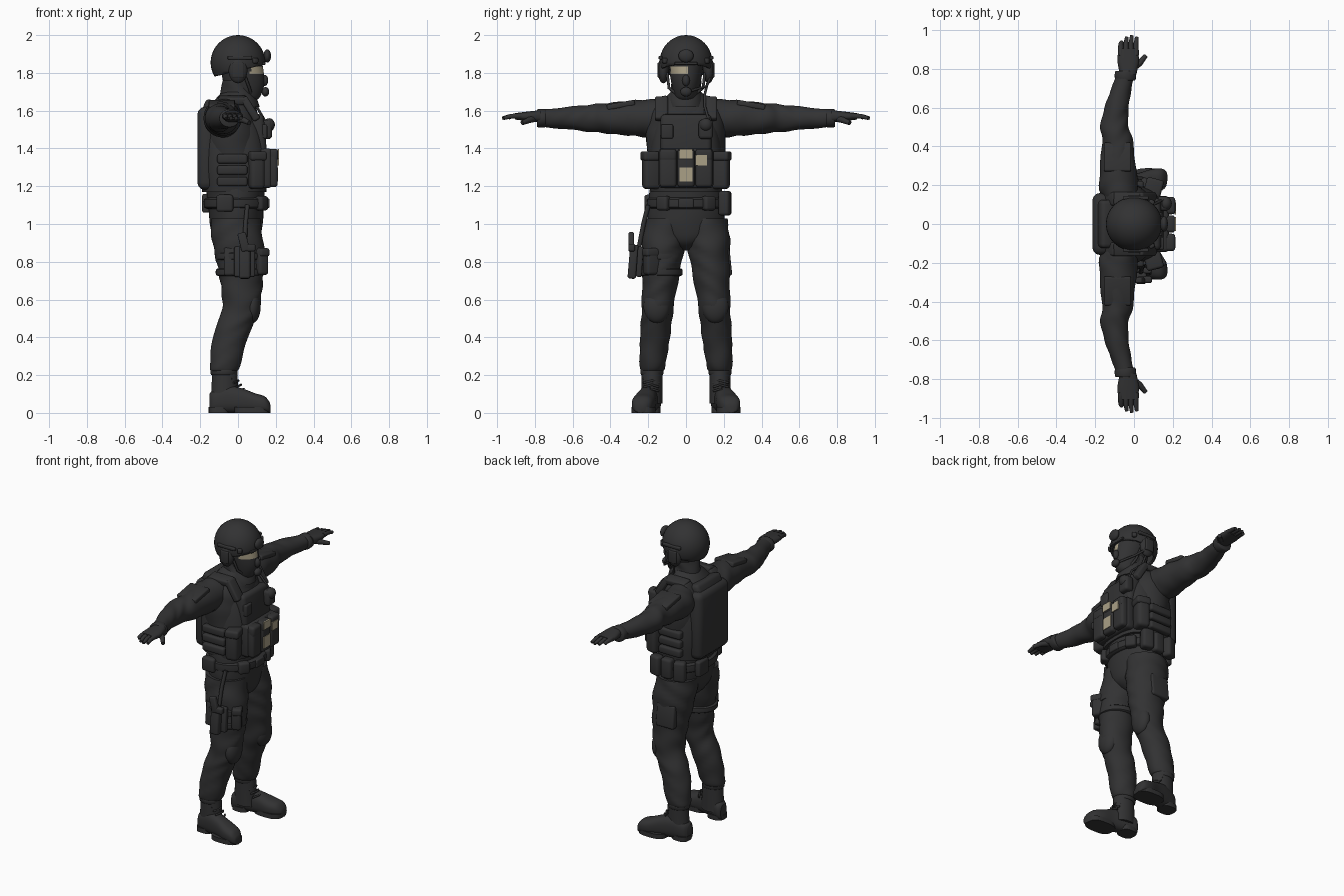
import bpy, bmesh
from math import sin, cos, pi, radians, copysign
from mathutils import Vector, Euler

if "Cube" in bpy.data.objects:
    bpy.data.objects.remove(bpy.data.objects["Cube"])


def material(name, rgb):
    m = bpy.data.materials.new(name)
    m.use_nodes = True
    m.diffuse_color = (*rgb, 1)
    m.node_tree.nodes["Principled BSDF"].inputs["Base Color"].default_value = (*rgb, 1)
    return m


DARK = material("charcoal cloth", (.032, .032, .033))
TAN = material("tan patch", (.4, .35, .24))
ARM_HEIGHT, BELT_HEIGHT = 1.56, 1.11


def finish(name, bm, materials=(DARK,)):
    bmesh.ops.recalc_face_normals(bm, faces=bm.faces)
    mesh = bpy.data.meshes.new(name)
    bm.to_mesh(mesh)
    bm.free()
    for m in materials:
        mesh.materials.append(m)
    ob = bpy.data.objects.new(name, mesh)
    bpy.context.collection.objects.link(ob)
    bpy.ops.object.select_all(action="DESELECT")
    ob.select_set(True)
    bpy.context.view_layer.objects.active = ob
    bpy.ops.object.shade_smooth_by_angle(angle=radians(40))
    return ob


def spline(a, b, c, d, t):
    return [q + (r - p) * t / 2 + (p - 2.5 * q + 2 * r - s / 2) * t * t
            + (3 * (q - r) + s - p) * t ** 3 / 2 for p, q, r, s in zip(a, b, c, d)]


def loft(name, axis, rings, side=1, power=2, fold=0, steps=6, segments=40, tan_rule=None):
    """Smooth skin through rings of (position, two centres, two radii) along an axis."""
    last = len(rings) - 1
    dense = []
    for i in range(last):
        quad = [rings[min(max(i + k, 0), last)] for k in (-1, 0, 1, 2)]
        dense += [spline(*quad, step / steps) for step in range(steps)]
    dense.append(rings[last])
    bm = bmesh.new()
    loops = []
    for place, centre_u, centre_v, radius_u, radius_v in dense:
        loop = []
        for k in range(segments):
            a = 2 * pi * k / segments
            cu, cv = (copysign(abs(f(a)) ** (2 / power), f(a)) for f in (cos, sin))
            crease = 1 + fold * sin(50 * place + 2 * sin(2 * a + 9 * place) + a)
            co = [centre_u + radius_u * crease * cu, centre_v + radius_v * crease * cv]
            co.insert(axis, place)
            co[1] *= side
            loop.append(bm.verts.new(co))
        loops.append(loop)
    for low, high in zip(loops, loops[1:]):
        for k in range(segments):
            bm.faces.new((low[k], low[k - 1], high[k - 1], high[k]))
    bm.faces.new(loops[0])
    bm.faces.new(loops[-1])
    for f in bm.faces:
        f.material_index = int(bool(tan_rule and tan_rule(f.calc_center_median())))
    return finish(name, bm, (DARK, TAN) if tan_rule else (DARK,))


def band(name, axis, place, half, centre, radii, side=1):
    """Strap that wraps a limb, with rounded rims."""
    rings = [(place + half * k, *centre, *(r * (1 if abs(k) < 1 else .9) for r in radii))
             for k in (-1, -.7, .7, 1)]
    return loft(name, axis, rings, side, steps=2)


def box(name, at, size, roll=0, pitch=0, yaw=0, side=1, mat=DARK, rounding=.28):
    """Rounded block, turned in degrees, optionally on the mirrored side."""
    bm = bmesh.new()
    bmesh.ops.create_cube(bm, size=1)
    bmesh.ops.scale(bm, vec=size, verts=bm.verts)
    if rounding:
        bmesh.ops.bevel(bm, geom=bm.edges[:], offset=rounding * min(size), segments=3,
                        profile=.5, affect="EDGES")
    turn = Euler([radians(d) for d in (roll, pitch, yaw)]).to_matrix()
    for v in bm.verts:
        v.co = turn @ v.co + Vector(at)
        v.co.y *= side
    return finish(name, bm, (mat,))


def ellipsoid(at, radii, side=1):
    bm = bmesh.new()
    bmesh.ops.create_uvsphere(bm, u_segments=32, v_segments=20, radius=1)
    for v in bm.verts:
        v.co = Vector([c + r * unit for c, r, unit in zip(at, radii, v.co)])
        v.co.y *= side
    return bm


def ball(name, at, radii, side=1):
    return finish(name, ellipsoid(at, radii, side))


def tube(name, points, radius, side=1, tip=1):
    """Round cord or finger along a path, narrowing to its tip."""
    curve = bpy.data.curves.new(name, "CURVE")
    curve.dimensions = "3D"
    curve.bevel_depth, curve.bevel_resolution, curve.use_fill_caps = radius, 3, True
    path = curve.splines.new("POLY")
    path.points.add(len(points) - 1)
    for i, (point, (x, y, z)) in enumerate(zip(path.points, points)):
        point.co = (x, y * side, z, 1)
        point.radius = 1 + (tip - 1) * i / (len(points) - 1)
    curve.materials.append(DARK)
    bpy.context.collection.objects.link(bpy.data.objects.new(name, curve))


def trunk(name, rings, **style):
    """Upright part on the middle plane, from rings of (height, x, depth, half width)."""
    return loft(name, 2, [(z, x, 0, depth, width) for z, x, depth, width in rings], **style)


# Trunk and neck
trunk("trouser_seat", [(.86, 0, .05, .03), (.91, 0, .11, .12), (1, -.01, .14, .2),
                       (1.2, -.01, .15, .19)], fold=.01)
trunk("shirt", [(1.1, -.01, .15, .18), (1.3, -.02, .16, .2), (1.5, -.04, .16, .21),
                (1.6, -.03, .13, .18), (1.66, -.02, .1, .12), (1.7, 0, .08, .08)], fold=.01)
trunk("neck_scarf", [(1.62, 0, .11, .11), (1.7, 0, .09, .08), (1.76, 0, .08, .08)], fold=.04)

# Head with the uncovered eye strip
trunk("masked_head", [(1.65, .05, .04, .04), (1.68, .04, .08, .06), (1.76, .03, .11, .08),
                      (1.9, .01, .11, .1)], segments=56, steps=12,
      tan_rule=lambda c: c.x > 0 and -.08 < c.y < .01 and 1.8 < c.z < 1.835)
ball("nose", at=(.14, 0, 1.76), radii=(.02, .02, .03))

# Helmet shell, cut along a line that rises to the front
dome = ellipsoid(at=(0, 0, 1.855), radii=(.145, .14, .145))
bmesh.ops.bisect_plane(dome, geom=dome.verts[:] + dome.edges[:] + dome.faces[:],
                       plane_co=(0, 0, 1.81), plane_no=(-.24, 0, 1), clear_inner=True)
shell = finish("helmet", dome).modifiers.new("thickness", "SOLIDIFY")
shell.thickness = .015
ball("helmet_lamp", at=(.155, 0, 1.89), radii=(.02, .04, .035))
box("brim_band", at=(.135, 0, 1.85), size=(.02, .12, .015))
for side in (1, -1):
    ball("ear_cup", at=(0, .12, 1.815), radii=(.05, .03, .07), side=side)
    box("ear_cup_cover", at=(0, .14, 1.815), size=(.06, .02, .08), side=side)
    box("helmet_rail", at=(.01, .135, 1.88), size=(.13, .02, .02), side=side)
    box("rail_clip", at=(.09, .11, 1.865), size=(.03, .03, .03), yaw=-35, side=side)
    tube("chin_strap", [(.03, .1, 1.8), (.06, .09, 1.72), (.08, 0, 1.65)], .008, side)
ball("microphone", at=(.145, 0, 1.7), radii=(.02, .03, .025))
tube("microphone_boom", [(.02, .13, 1.78), (.08, .11, 1.73), (.14, .01, 1.7)], .007)

# Armoured vest
trunk("vest", [(1.17, -.02, .17, .19), (1.3, -.02, .18, .2), (1.47, -.03, .17, .18),
               (1.62, -.04, .13, .14)], power=2.8)
box("back_plate", at=(-.165, 0, 1.4), size=(.1, .32, .44), rounding=.4)
box("back_collar_panel", at=(-.145, 0, 1.61), size=(.08, .25, .09), pitch=20)
box("chest_plate", at=(.1, 0, 1.47), size=(.09, .27, .22), pitch=-5)
for side in (1, -1):
    box("shoulder_strap_front", at=(.065, .13, 1.61), size=(.04, .07, .14), pitch=-32, side=side)
    box("shoulder_strap_top", at=(-.03, .13, 1.655), size=(.15, .07, .04), roll=-12, side=side)
    box("shoulder_strap_back", at=(-.125, .13, 1.61), size=(.04, .07, .12), pitch=35, side=side)
    for row in range(3):
        box("side_band", at=(-.03, .2, 1.225 + .06 * row), size=(.16, .045, .05), side=side)
    box("side_pouch", at=(.095, .18, 1.28), size=(.08, .1, .19), yaw=-15, side=side)
    box("side_pouch_flap", at=(.1, .185, 1.36), size=(.09, .1, .05), yaw=-15, side=side)
box("front_carrier", at=(.145, 0, 1.295), size=(.07, .29, .21))
for column in (-1, 0, 1):
    y = .095 * column
    box("magazine_pouch", at=(.18, y, 1.285), size=(.06, .09, .18))
    box("pouch_flap", at=(.183, y, 1.365), size=(.06, .09, .065))

# Tan patches, thin plates on the pouches
box("patch_upper", at=(.212, 0, 1.372), size=(.008, .07, .05), rounding=0, mat=TAN)
box("patch_side", at=(.213, .08, 1.338), size=(.008, .06, .055), rounding=0, mat=TAN)
box("patch_lower", at=(.209, 0, 1.262), size=(.008, .07, .075), rounding=0, mat=TAN)

# Chest equipment
box("radio_pouch", at=(.15, .105, 1.5), size=(.06, .075, .1))
ball("radio_knob", at=(.165, .105, 1.525), radii=(.03, .035, .035))
box("chest_pouch", at=(.14, -.1, 1.49), size=(.03, .065, .075))
tube("radio_cable", [(.14, .12, 1.55), (.1, .1, 1.62), (.02, .1, 1.69), (0, .12, 1.77)], .007)

# Belt and its pouches
band("belt", 2, BELT_HEIGHT, .03, centre=(-.01, 0), radii=(.17, .205))
box("buckle", at=(.155, 0, BELT_HEIGHT), size=(.025, .08, .05))
for side in (1, -1):
    box("belt_front_pouch", at=(.125, .12, BELT_HEIGHT), size=(.05, .07, .075), yaw=35, side=side)
for x in (-.1, -.01, .07):
    box("belt_left_pouch", at=(x, .205, BELT_HEIGHT), size=(.075, .06, .13), yaw=-200 * x)
box("belt_right_pouch", at=(-.07, -.195, BELT_HEIGHT), size=(.09, .05, .09))
box("belt_back_pouch", at=(-.17, .08, BELT_HEIGHT), size=(.04, .1, .1))

for side in (1, -1):
    # Sleeves, from (distance out, x, radius)
    sleeve = [(.12, -.06, .09), (.2, -.08, .1), (.42, -.085, .08), (.5, -.1, .073),
              (.6, -.09, .062), (.77, -.045, .045)]
    loft("sleeve", 1, [(y, x, ARM_HEIGHT, r, r) for y, x, r in sleeve], side, fold=.035)
    box("shoulder_patch", at=(-.085, .345, 1.63), size=(.14, .15, .03), roll=-10, side=side)
    band("glove_cuff", 1, .765, .025, centre=(-.045, ARM_HEIGHT), radii=(.054, .048), side=side)

    # Gloved hands
    palm = [(.77, .042, .033), (.84, .055, .025), (.905, .05, .017)]
    loft("palm", 1, [(y, -.03, 1.57, wide, thick) for y, wide, thick in palm], side, 2.5)
    for i in range(4):
        x, reach = -.068 + .026 * i, .972 - .008 * (i - 2) ** 2
        tube("finger", [(x, .87, 1.573), (x, .93, 1.57), (x + .005, reach, 1.56)], .016, side, .6)
    tube("thumb", [(-.015, .8, 1.56), (.03, .83, 1.55), (.06, .868, 1.535)], .02, side, .6)

    # Trouser legs, from (height, x, depth), spreading towards the ankle
    leg = [(1.03, -.015, .13), (.9, 0, .135), (.76, .015, .12), (.63, .02, .105),
           (.53, .01, .098), (.42, -.035, .094), (.25, -.07, .08), (.22, -.075, .066)]
    loft("trouser_leg", 2, [(z, x, .2 - .09 * z, r, .85 * r) for z, x, r in leg], side, fold=.03)
    ball("knee_pad", at=(.075, .155, .565), radii=(.045, .07, .09), side=side)
    box("cargo_pocket", at=(-.01, .215, .8), size=(.13, .045, .15), roll=6, side=side)

    # Boots, the foot from (x, half width, height) and turned slightly out
    shaft = [(.05, .075), (.14, .07), (.24, .066)]
    loft("boot_shaft", 2, [(z, -.07, .18, r, .055) for z, r in shaft], side)
    band("boot_collar", 2, .22, .02, centre=(-.075, .18), radii=(.07, .06), side=side)
    foot = [(-.152, .03, .1), (-.13, .047, .12), (-.06, .052, .145), (.02, .053, .13),
            (.09, .06, .104), (.14, .053, .088), (.165, .035, .06), (.172, .015, .04)]
    loft("boot_foot", 0, [(x, .205 + .2 * x, tall / 2, wide, tall / 2) for x, wide, tall in foot],
         side, power=2.5)
    for part, x, y, long, wide in (("heel", -.1, .185, .055, .05), ("sole", .075, .225, .095, .063)):
        loft(part, 2, [(z, x, y, long, wide) for z in (0, .03)], side, power=2.8, steps=1)
    for i in range(5):
        x, z = .005 - .014 * i, .115 + .022 * i
        tube("boot_lace", [(x, .145, z), (x + .025, .18, z + .012), (x, .225, z)], .006, side)

# Thigh holster on the right leg
for z in (.745, .83):
    band("thigh_strap", 2, z, .02, centre=(.01, -.133), radii=(.127, .114))
box("holster_plate", at=(.035, -.245, .8), size=(.11, .03, .16), roll=-4)
box("holster", at=(.035, -.28, .8), size=(.06, .045, .18), roll=-5)
box("pistol_grip", at=(.03, -.29, .905), size=(.045, .03, .1), pitch=-14)
box("pistol_slide", at=(.055, -.287, .875), size=(.075, .035, .04))
box("thigh_pouch", at=(.115, -.175, .8), size=(.06, .1, .14), yaw=30)
box("thigh_pouch_flap", at=(.12, -.178, .85), size=(.06, .1, .045), yaw=30)
tube("holster_hanger", [(.05, -.2, 1.1), (.04, -.225, 1), (.035, -.25, .87)], .012)
